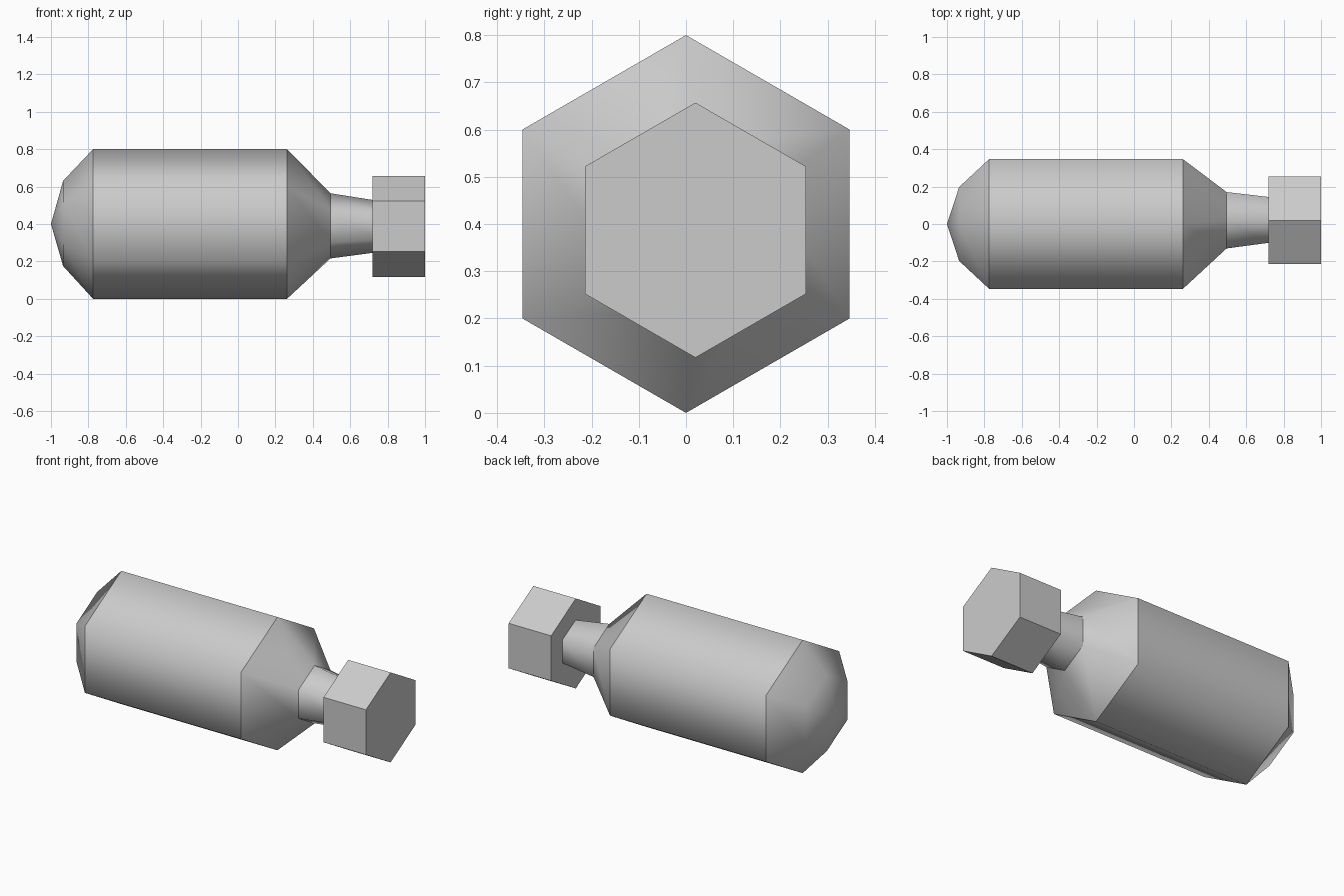
import bpy, bmesh
from math import pi, sin, cos

if "Cube" in bpy.data.objects:
    bpy.data.objects.remove(bpy.data.objects["Cube"], do_unlink=True)

# Material
grey = bpy.data.materials.new("plain grey")
grey.use_nodes = True
colour = (0.6, 0.6, 0.6, 1)
grey.diffuse_color = colour
grey.node_tree.nodes["Principled BSDF"].inputs["Base Color"].default_value = colour

SIDES = 6


def hex_lathe(name, rings, tip=None, smooth=True):
    """Skin hexagonal rings along x; ring = (x, y, z, radius, sharp)."""
    bm = bmesh.new()
    loops = []
    for x, y, z, r, sharp in rings:
        angles = [pi / 2 + 2 * pi * i / SIDES for i in range(SIDES)]
        loops.append([bm.verts.new((x, y + r * cos(a), z + r * sin(a))) for a in angles])
    for a, b in zip(loops, loops[1:]):
        for i in range(SIDES):
            j = (i + 1) % SIDES
            bm.faces.new((a[i], a[j], b[j], b[i]))
    bm.faces.new(loops[-1])
    if tip:
        point = bm.verts.new(tip)
        for i in range(SIDES):
            bm.faces.new((point, loops[0][i], loops[0][(i + 1) % SIDES]))
    else:
        bm.faces.new(loops[0])
    bmesh.ops.recalc_face_normals(bm, faces=bm.faces)
    # Smooth around each band, crisp where bands meet
    for f in bm.faces:
        f.smooth = smooth
    for loop, ring in zip(loops, rings):
        for i in range(SIDES):
            bm.edges.get((loop[i], loop[(i + 1) % SIDES])).smooth = not ring[4]
    mesh = bpy.data.meshes.new(name)
    bm.to_mesh(mesh)
    bm.free()
    mesh.materials.append(grey)
    obj = bpy.data.objects.new(name, mesh)
    bpy.context.collection.objects.link(obj)
    return obj


# Body with domed base, shoulder and tapering neck
hex_lathe("bottle_body", [
    (-0.935, 0, 0.403, 0.228, False),
    (-0.775, 0, 0.4, 0.4, True),
    (0.262, 0, 0.4, 0.4, True),
    (0.495, 0.02, 0.39, 0.174, True),
    (0.73, 0.022, 0.387, 0.14, True),
], tip=(-1, 0, 0.4))

# Flat-sided stopper
hex_lathe("stopper", [
    (0.718, 0.02, 0.387, 0.27, True),
    (1, 0.02, 0.387, 0.27, True),
], smooth=False)
